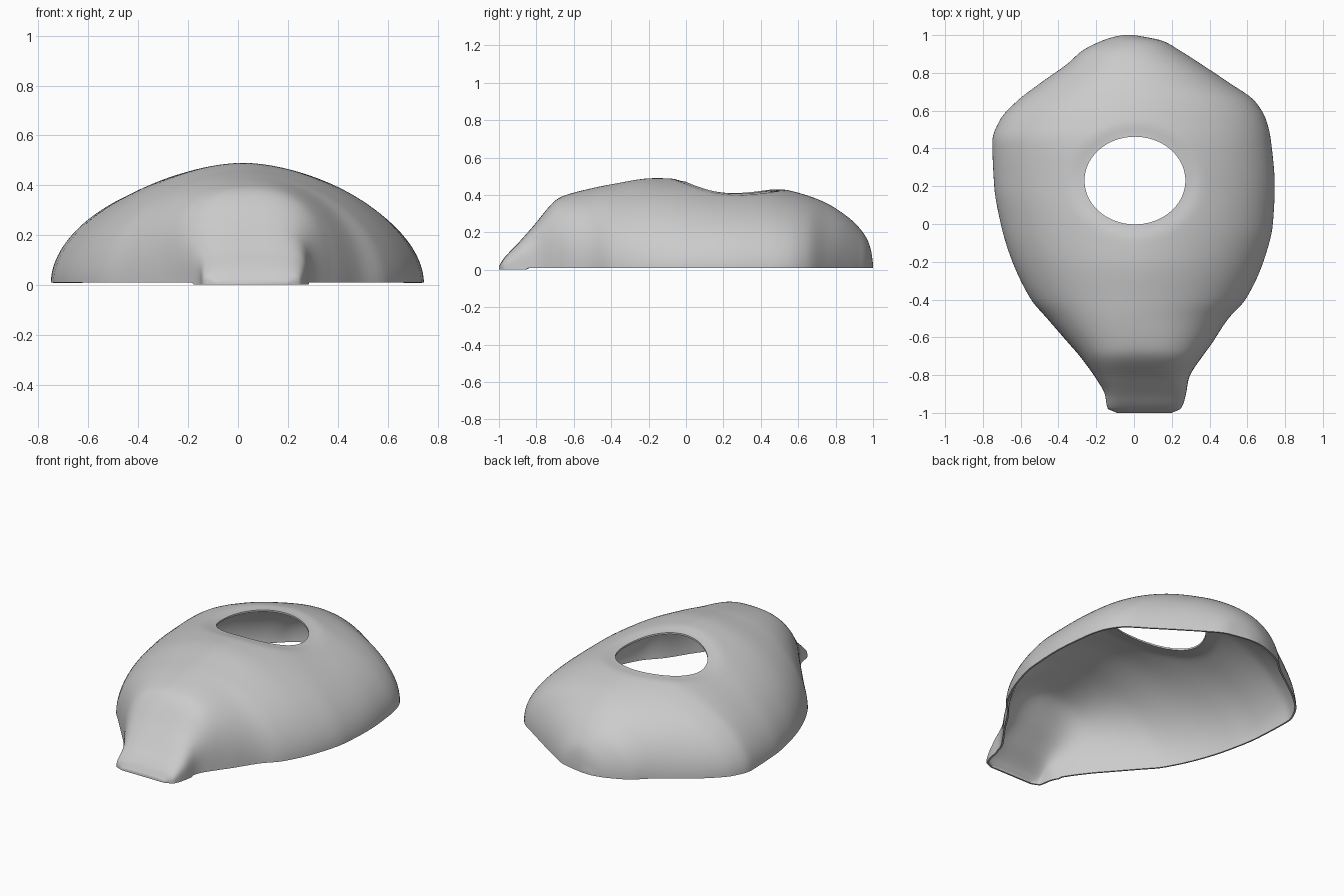
import bpy
import bmesh
import math

ROWS, COLS = 110, 72
HOLE_X, HOLE_Y, HOLE_RX, HOLE_RY = 0.005, 0.23, 0.267, 0.232

# Cross-sections along the shell: y, right edge x, left edge x, ridge height, squareness
SECTIONS = [
    (-1.0, -.09, .2, .02, 4), (-.975, -.14, .25, .06, 4), (-.9, -.155, .275, .14, 4),
    (-.82, -.2, .29, .23, 3.4), (-.69, -.295, .37, .377, 2.6), (-.65, -.33, .4, .397, 2.4),
    (-.5, -.46, .5, .437, 2.05), (-.4, -.545, .59, .457, 1.9), (-.17, -.655, .695, .49, 1.8),
    (0, -.705, .735, .486, 1.8), (.2, -.74, .745, .465, 1.85), (.44, -.75, .725, .447, 1.9),
    (.55, -.71, .7, .425, 1.9), (.65, -.62, .64, .397, 1.9), (.75, -.49, .5, .357, 1.9),
    (.85, -.35, .35, .294, 2), (.92, -.27, .24, .232, 2), (.97, -.17, .15, .16, 2),
    (.99, -.11, .06, .1, 2), (1.0, -.06, .0, .03, 2),
]


def section_at(y):
    """Blend the neighbouring sections with a monotone cubic."""
    last = len(SECTIONS) - 1
    i = max(k for k in range(last) if SECTIONS[k][0] <= y or k == 0)
    a, b = SECTIONS[i], SECTIONS[i + 1]
    h = b[0] - a[0]
    t = (y - a[0]) / h

    def slope(k, c):
        def chord(j):
            p, q = SECTIONS[j], SECTIONS[j + 1]
            return (q[c] - p[c]) / (q[0] - p[0])
        if k == 0:
            return chord(0)
        if k == last:
            return chord(last - 1)
        s, e = chord(k - 1), chord(k)
        return 2 * s * e / (s + e) if s * e > 0 else 0

    values = []
    for c in range(1, len(a)):
        m, n = slope(i, c) * h, slope(i + 1, c) * h
        d = b[c] - a[c]
        values.append(a[c] + t * (m + t * (3 * d - 2 * m - n + t * (m + n - 2 * d))))
    return values


def rim_dip(x, y):
    """Shell sinks slightly towards the rim of the opening."""
    r = math.hypot((x - HOLE_X) / HOLE_RX, (y - HOLE_Y) / HOLE_RY)
    f = max(0, min(1, (1.35 - r) / 0.35))
    return 0.015 * f * f * (3 - 2 * f)


def power(v, e):
    return math.copysign(abs(v) ** e, v)


def build_shell(material):
    bm = bmesh.new()
    rings = []
    for r in range(ROWS + 1):
        y = math.sin(math.pi * (r / ROWS - 0.5))
        right, left, ridge, p = section_at(y)
        mid, half = (left + right) / 2, (left - right) / 2
        base = 0.01 if y > -0.85 else 0.002
        ring = []
        for c in range(COLS + 1):
            a = math.pi * c / COLS
            x = mid - half * power(math.cos(a), 2 / p)
            z = base + (ridge - base) * power(max(0, math.sin(a)), 2 / p)
            ring.append(bm.verts.new((x, y, z - rim_dip(x, y))))
        rings.append(ring)
    for a, b in zip(rings, rings[1:]):
        for c in range(COLS):
            bm.faces.new((a[c], a[c + 1], b[c + 1], b[c]))
    # Small closing faces at the tips
    bm.faces.new(rings[0][::-1])
    bm.faces.new(rings[-1])
    bmesh.ops.recalc_face_normals(bm, faces=bm.faces[:])
    if sum(f.normal.z for f in bm.faces) < 0:
        bmesh.ops.reverse_faces(bm, faces=bm.faces[:])
    mesh = bpy.data.meshes.new("shell")
    bm.to_mesh(mesh)
    bm.free()
    mesh.materials.append(material)
    shell = bpy.data.objects.new("shell", mesh)
    bpy.context.collection.objects.link(shell)
    return shell


cube = bpy.data.objects.get("Cube")
if cube:
    bpy.data.objects.remove(cube, do_unlink=True)

grey = bpy.data.materials.new("plain grey")
grey.use_nodes = True
grey.diffuse_color = (0.6, 0.6, 0.6, 1)
grey.node_tree.nodes["Principled BSDF"].inputs["Base Color"].default_value = (0.6, 0.6, 0.6, 1)

shell = build_shell(grey)

# Thin wall
wall = shell.modifiers.new("wall", "SOLIDIFY")
wall.thickness = 0.01
wall.offset = -1

# Oval opening in the top
bpy.ops.mesh.primitive_cylinder_add(vertices=96, radius=1, depth=1, location=(HOLE_X, HOLE_Y, 0.6))
cutter = bpy.context.object
cutter.name = "opening_cutter"
cutter.scale = (HOLE_RX, HOLE_RY, 1)
cutter.hide_render = True
opening = shell.modifiers.new("opening", "BOOLEAN")
opening.operation = "DIFFERENCE"
opening.solver = "EXACT"
opening.object = cutter

# Bake the wall and opening, then drop the cutter
bpy.ops.object.select_all(action="DESELECT")
shell.select_set(True)
bpy.context.view_layer.objects.active = shell
for name in ("wall", "opening"):
    bpy.ops.object.modifier_apply(modifier=name)
bpy.data.objects.remove(cutter, do_unlink=True)
bpy.ops.object.shade_smooth_by_angle(angle=math.radians(35))
